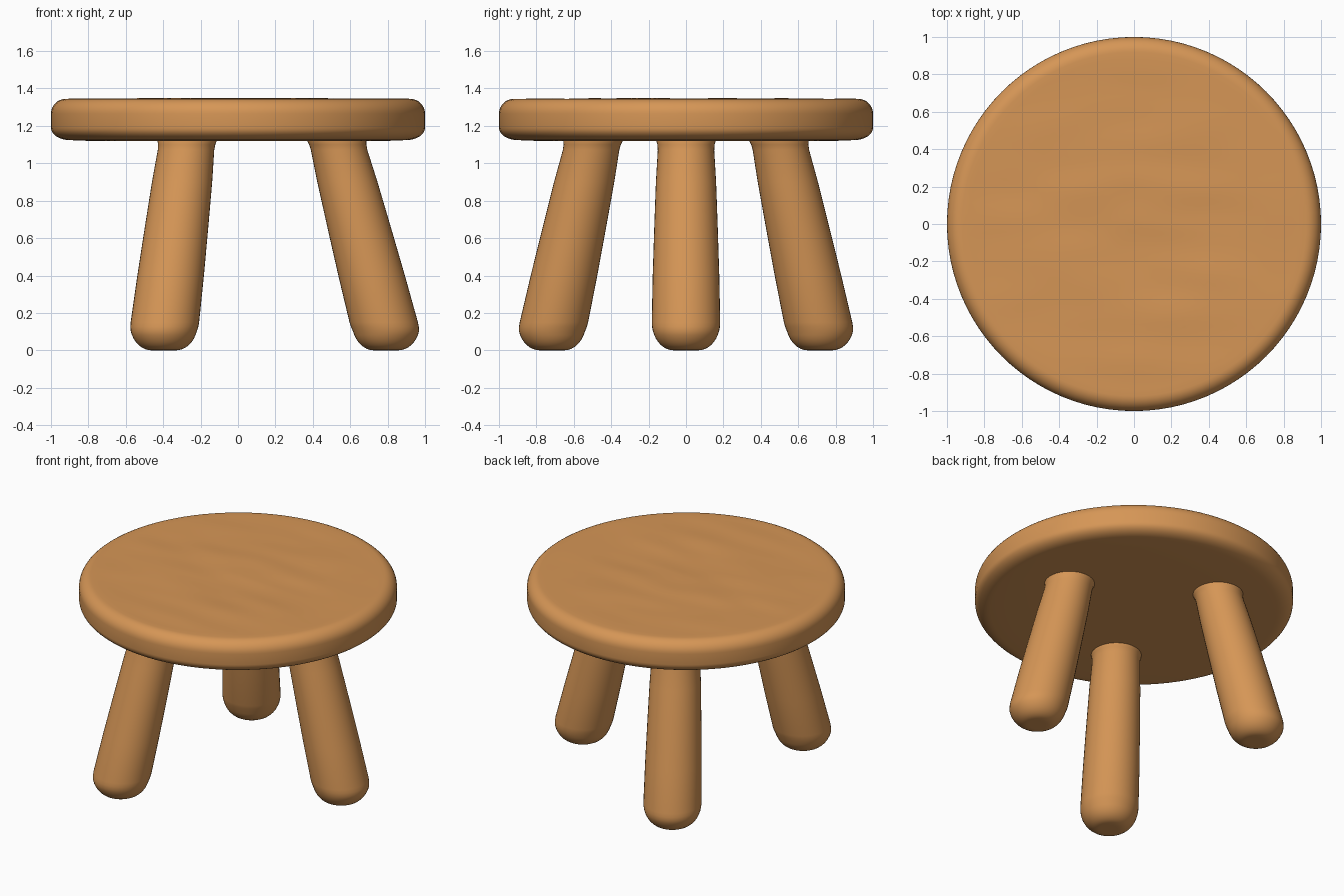
import bpy, bmesh, math
from mathutils import Vector, noise

cube = bpy.data.objects.get("Cube")
if cube:
    bpy.data.objects.remove(cube, do_unlink=True)

wood = bpy.data.materials.new("warm_wood")
wood.use_nodes = True
colour = (0.67, 0.305, 0.093, 1)
wood.diffuse_color = colour
wood.node_tree.nodes["Principled BSDF"].inputs["Base Color"].default_value = colour


def lathe(name, profile, sides, place):
    """Spin (radius, height) points, closing both ends; place() positions each point."""
    bm = bmesh.new()
    rings = []
    for r, z in profile:
        count = 1 if r == 0 else sides
        rings.append([bm.verts.new(place(r * math.cos(math.tau * i / sides),
                                         r * math.sin(math.tau * i / sides), z))
                      for i in range(count)])
    for low, high in zip(rings, rings[1:]):
        for i in range(sides):
            j = (i + 1) % sides
            corners = [low[i % len(low)], low[j % len(low)],
                       high[j % len(high)], high[i % len(high)]]
            bm.faces.new(list(dict.fromkeys(corners)))
    bmesh.ops.recalc_face_normals(bm, faces=bm.faces)
    mesh = bpy.data.meshes.new(name)
    bm.to_mesh(mesh)
    bm.free()
    mesh.materials.append(wood)
    mesh.shade_smooth()
    obj = bpy.data.objects.new(name, mesh)
    bpy.context.collection.objects.link(obj)
    return obj


def arc(r, z, rx, rz, start, end, steps=8):
    """Elliptical corner around (r, z), angles in degrees."""
    angles = [math.radians(start + (end - start) * k / steps) for k in range(steps + 1)]
    return [(r + rx * math.cos(a), z + rz * math.sin(a)) for a in angles]


# Round seat: softly rounded rim, gently hand-carved top
TOP = 1.345


def carve(x, y, z):
    fade = max(0, 1 - math.hypot(x, y) / 0.92) ** 0.5 if z > 1.34 else 0
    ripple = noise.noise(Vector((x * 2.5, y * 6, 0.4)))
    return (x, y, z + 0.009 * fade * ripple)


seat_profile = [(0, 1.118), (0.5, 1.118), (0.8, 1.12)]
seat_profile += arc(0.9, 1.19, 0.1, 0.066, -90, 0)
seat_profile += arc(0.92, 1.265, 0.08, TOP - 1.265, 0, 90)
seat_profile += [(0.92 * k / 24, TOP) for k in range(23, -1, -1)]
lathe("seat", seat_profile, 96, carve)

# Three splayed legs, thicker at the foot, with rounded ends resting flat
leg_profile = [(0, 0), (0.05, 0)]
leg_profile += arc(0.065, 0.15, 0.118, 0.15, -90, 0, 10)
leg_profile += [(0.178, 0.4), (0.17, 0.65), (0.161, 0.9), (0.151, 1.07),
                (0.153, 1.1), (0.16, 1.125), (0.15, 1.16), (0, 1.16)]


def make_leg(name, foot, head):
    foot, head = Vector(foot), Vector(head)

    def lean(x, y, z):
        c = foot.lerp(head, max(0, z - 0.1) / 1.02)
        return (x + c.x, y + c.y, z)
    lathe(name, leg_profile, 40, lean)


make_leg("left_leg", (0.792, 0), (0.528, 0))
for name, side in (("front_right_leg", -1), ("back_right_leg", 1)):
    make_leg(name, (-0.397, 0.717 * side), (-0.272, 0.497 * side))
